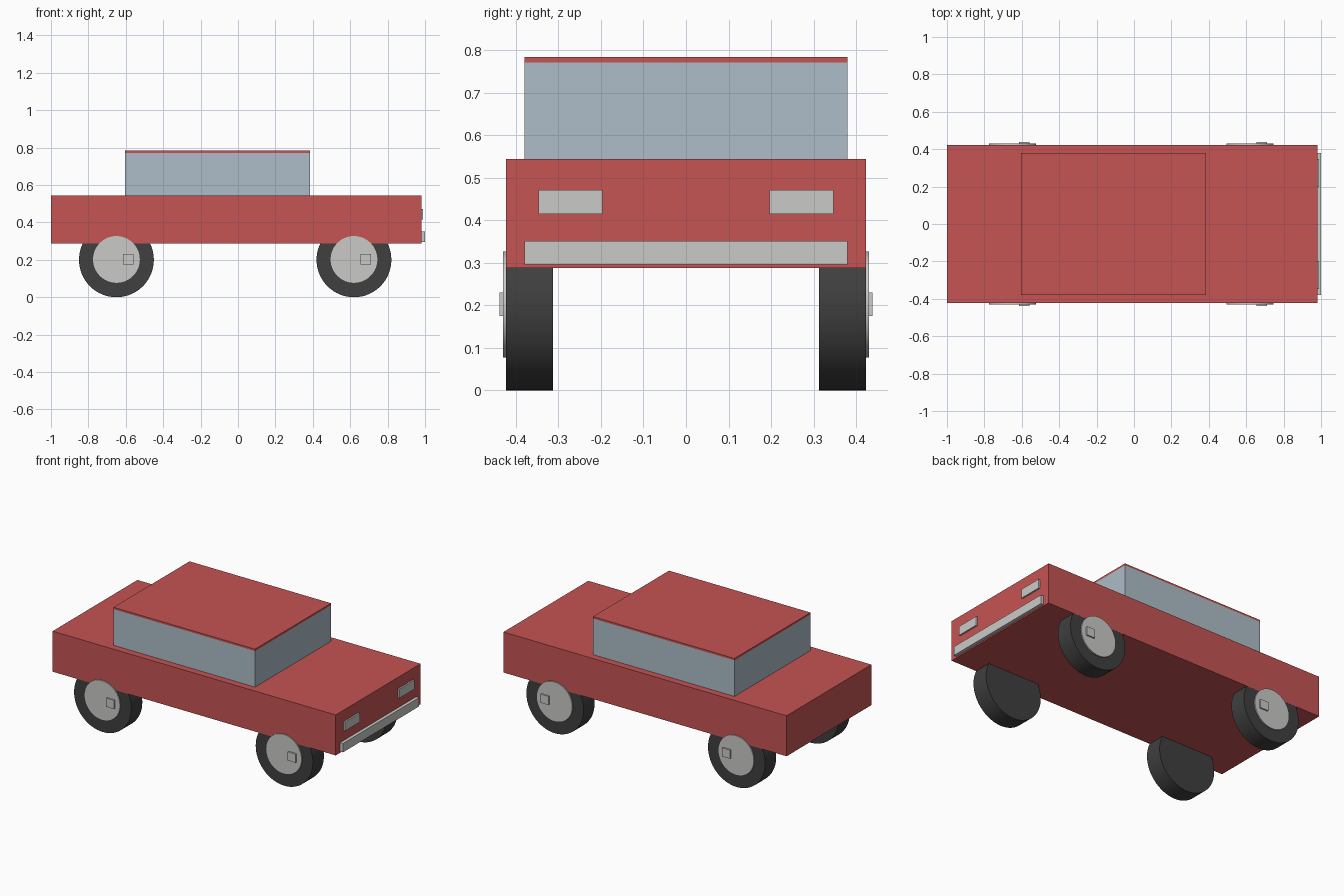
import bpy
import math

if "Cube" in bpy.data.objects:
    bpy.data.objects.remove(bpy.data.objects["Cube"])


def material(name, rgb):
    m = bpy.data.materials.new(name)
    m.diffuse_color = (*rgb, 1.0)
    m.use_nodes = True
    m.node_tree.nodes["Principled BSDF"].inputs["Base Color"].default_value = m.diffuse_color
    return m


RED = material("red paint", (0.56, 0.087, 0.087))
GLASS = material("pale blue glass", (0.42, 0.51, 0.58))
CHROME = material("light grey metal", (0.59, 0.59, 0.58))
RUBBER = material("dark rubber", (0.05, 0.05, 0.05))


def box(name, x, y, z, mat):
    """Box from (min, max) ranges on each axis."""
    ranges = (x, y, z)
    bpy.ops.mesh.primitive_cube_add(size=1, location=[(a + b) / 2 for a, b in ranges])
    ob = bpy.context.object
    ob.name = name
    ob.scale = [b - a for a, b in ranges]
    bpy.ops.object.transform_apply(location=False, rotation=False, scale=True)
    ob.data.materials.append(mat)
    return ob


def disc(name, x, z, radius, y0, y1, mat):
    """Cylinder along y between y0 and y1."""
    bpy.ops.mesh.primitive_cylinder_add(
        vertices=64, radius=radius, depth=abs(y1 - y0),
        location=(x, (y0 + y1) / 2, z), rotation=(math.pi / 2, 0, 0))
    ob = bpy.context.object
    ob.name = name
    ob.data.materials.append(mat)
    bpy.ops.object.shade_smooth_by_angle(angle=math.radians(35))
    return ob


# Body, glazed cabin and thin roof panel
box("body", (-1.0, 0.98), (-0.4235, 0.4235), (0.288, 0.544), RED)
box("cabin_glass", (-0.605, 0.385), (-0.38, 0.38), (0.544, 0.772), GLASS)
box("roof", (-0.605, 0.385), (-0.38, 0.38), (0.772, 0.784), RED)

# Bumper at the nose
box("bumper", (0.98, 1.0), (-0.38, 0.38), (0.296, 0.352), CHROME)

for side, label in ((-1, "right"), (1, "left")):
    # Headlights
    box(f"headlight_{label}", (0.98, 0.99),
        sorted((side * 0.197, side * 0.347)), (0.415, 0.472), CHROME)
    # Wheels: tyre, hub disc and off-centre square cap
    for x, end in ((-0.65, "rear"), (0.62, "front")):
        disc(f"tyre_{end}_{label}", x, 0.2, 0.2, side * 0.313, side * 0.423, RUBBER)
        disc(f"hub_{end}_{label}", x, 0.202, 0.125, side * 0.41, side * 0.43, CHROME)
        box(f"hub_cap_{end}_{label}", (x + 0.035, x + 0.091),
            sorted((side * 0.42, side * 0.439)), (0.175, 0.23), CHROME)
